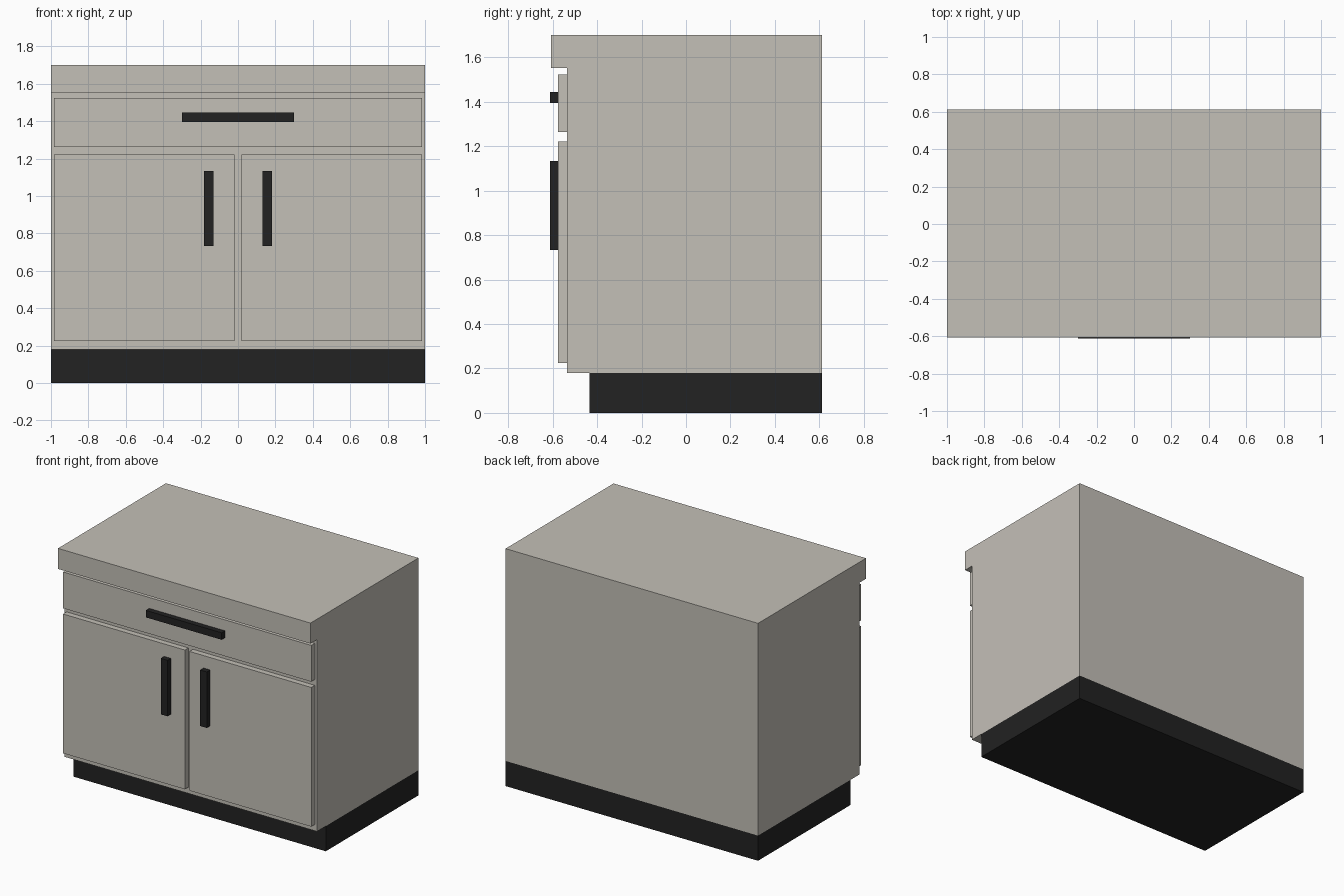
import bpy, bmesh

if "Cube" in bpy.data.objects:
    bpy.data.objects.remove(bpy.data.objects["Cube"])

def material(name, rgb):
    m = bpy.data.materials.new(name)
    m.diffuse_color = (*rgb, 1)
    m.use_nodes = True
    m.node_tree.nodes["Principled BSDF"].inputs["Base Color"].default_value = m.diffuse_color
    return m

STONE = material("warm_grey", (0.55, 0.525, 0.475))
BLACK = material("black", (0.016, 0.016, 0.016))

def prism(name, profile, x0, x1, mat):
    """Extrude a (y, z) profile along x."""
    bm = bmesh.new()
    face = bm.faces.new([bm.verts.new((x0, y, z)) for y, z in profile])
    ext = bmesh.ops.extrude_face_region(bm, geom=[face])["geom"]
    verts = [v for v in ext if isinstance(v, bmesh.types.BMVert)]
    bmesh.ops.translate(bm, verts=verts, vec=(x1 - x0, 0, 0))
    bmesh.ops.recalc_face_normals(bm, faces=bm.faces)
    me = bpy.data.meshes.new(name)
    bm.to_mesh(me)
    bm.free()
    me.materials.append(mat)
    ob = bpy.data.objects.new(name, me)
    bpy.context.collection.objects.link(ob)

def box(name, x0, x1, y0, y1, z0, z1, mat):
    prism(name, [(y0, z0), (y1, z0), (y1, z1), (y0, z1)], x0, x1, mat)

BACK, BODY, DOOR, GRIP = 0.613, -0.535, -0.575, -0.613

# Cabinet body with overhanging worktop, one flush profile
prism("cabinet_body", [(BODY, 0.18), (BACK, 0.18), (BACK, 1.70),
                       (-0.608, 1.70), (-0.608, 1.553), (BODY, 1.553)], -1, 1, STONE)
# Recessed plinth
box("plinth", -1, 1, -0.435, BACK, 0, 0.18, BLACK)

# Drawer front and its handle
box("drawer_front", -0.983, 0.983, DOOR, BODY, 1.263, 1.523, STONE)
box("drawer_handle", -0.30, 0.30, GRIP, DOOR, 1.395, 1.445, BLACK)

# Mirrored pair of doors with handles
for side, s in (("left", -1), ("right", 1)):
    xs = sorted((s * 0.018, s * 0.983))
    box(side + "_door", *xs, DOOR, BODY, 0.225, 1.222, STONE)
    xs = sorted((s * 0.13, s * 0.182))
    box(side + "_door_handle", *xs, GRIP, DOOR, 0.732, 1.133, BLACK)
